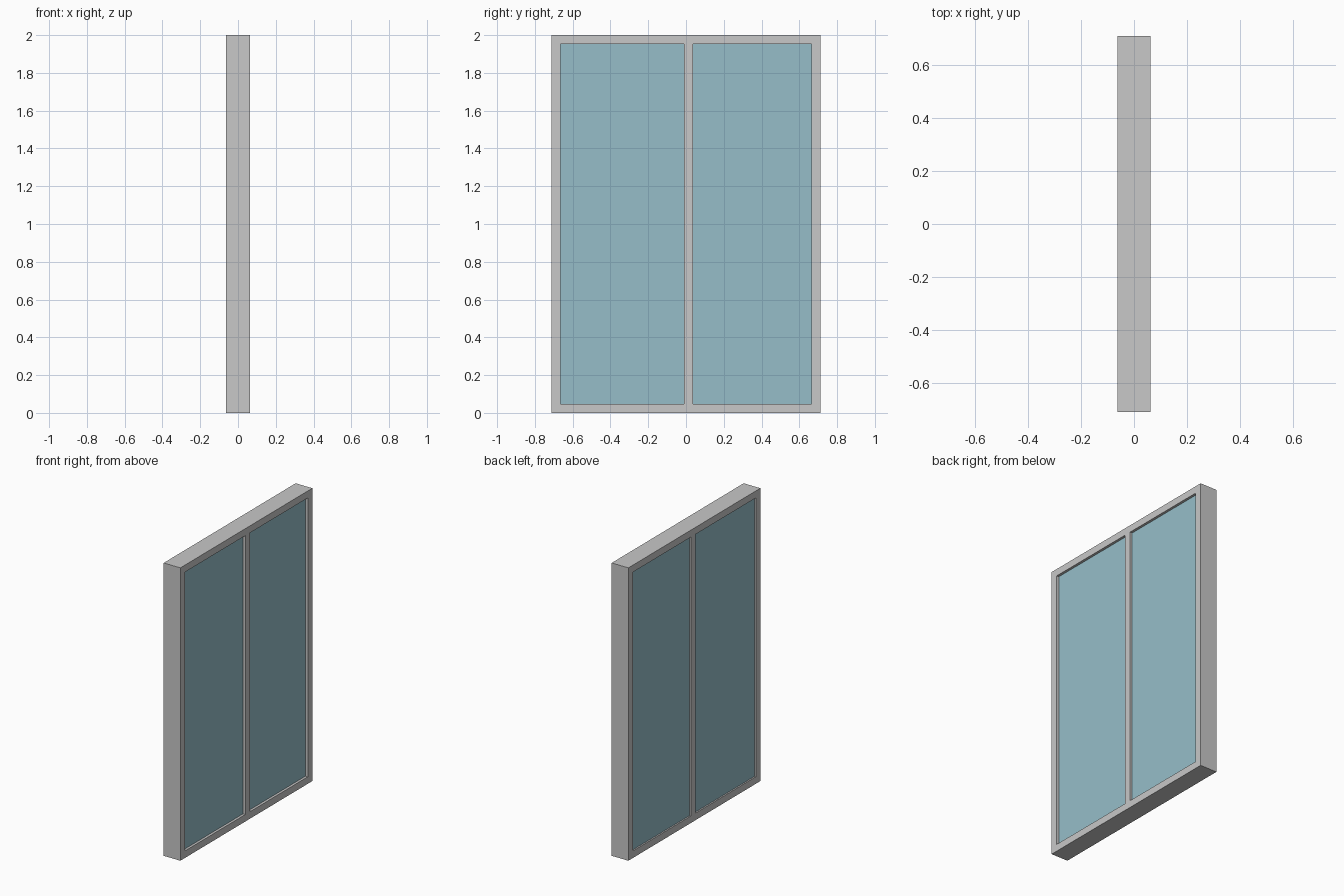
import bpy, bmesh

if "Cube" in bpy.data.objects:
    bpy.data.objects.remove(bpy.data.objects["Cube"])

H, W, D = 2.0, 1.424, 0.126      # overall height, width (y), depth (x)
RIM = 0.048                      # width of the frame members
MULLION = (-0.011, 0.038)        # slightly off-centre divider
GLASS_X = (-0.053, 0.046)        # glass sits just inside both faces


def material(name, rgb):
    m = bpy.data.materials.new(name)
    m.diffuse_color = (*rgb, 1.0)
    m.use_nodes = True
    m.node_tree.nodes["Principled BSDF"].inputs["Base Color"].default_value = m.diffuse_color
    return m


grey = material("light grey", (0.578, 0.578, 0.578))
blue = material("pale blue glass", (0.305, 0.515, 0.584))


def finish(bm, name, mat):
    bmesh.ops.recalc_face_normals(bm, faces=bm.faces)
    me = bpy.data.meshes.new(name)
    bm.to_mesh(me)
    bm.free()
    me.materials.append(mat)
    ob = bpy.data.objects.new(name, me)
    bpy.context.collection.objects.link(ob)
    return ob


# Frame: a 5 x 3 grid of cells with the two openings left out, extruded in depth
ys = [-W / 2, -W / 2 + RIM, *MULLION, W / 2 - RIM, W / 2]
zs = [0, RIM, H - RIM, H]
bm = bmesh.new()
grid = [[bm.verts.new((-D / 2, y, z)) for z in zs] for y in ys]
for i in range(5):
    for j in range(3):
        if j == 1 and i in (1, 3):
            continue
        bm.faces.new((grid[i][j], grid[i + 1][j], grid[i + 1][j + 1], grid[i][j + 1]))
ext = bmesh.ops.extrude_face_region(bm, geom=bm.faces[:], use_keep_orig=True)
moved = [v for v in ext["geom"] if isinstance(v, bmesh.types.BMVert)]
bmesh.ops.translate(bm, verts=moved, vec=(D, 0, 0))
# merge the coplanar cells into clean faces
bmesh.ops.recalc_face_normals(bm, faces=bm.faces)
finish(bm, "window_frame", grey)

# Glass panes filling the openings
for name, y0, y1 in (("left_pane", ys[1], ys[2]), ("right_pane", ys[3], ys[4])):
    bm = bmesh.new()
    bmesh.ops.create_cube(bm, size=1)
    x0, x1 = GLASS_X
    for v in bm.verts:
        v.co = (x1 if v.co.x > 0 else x0,
                y1 if v.co.y > 0 else y0,
                H - RIM if v.co.z > 0 else RIM)
    finish(bm, name, blue)
